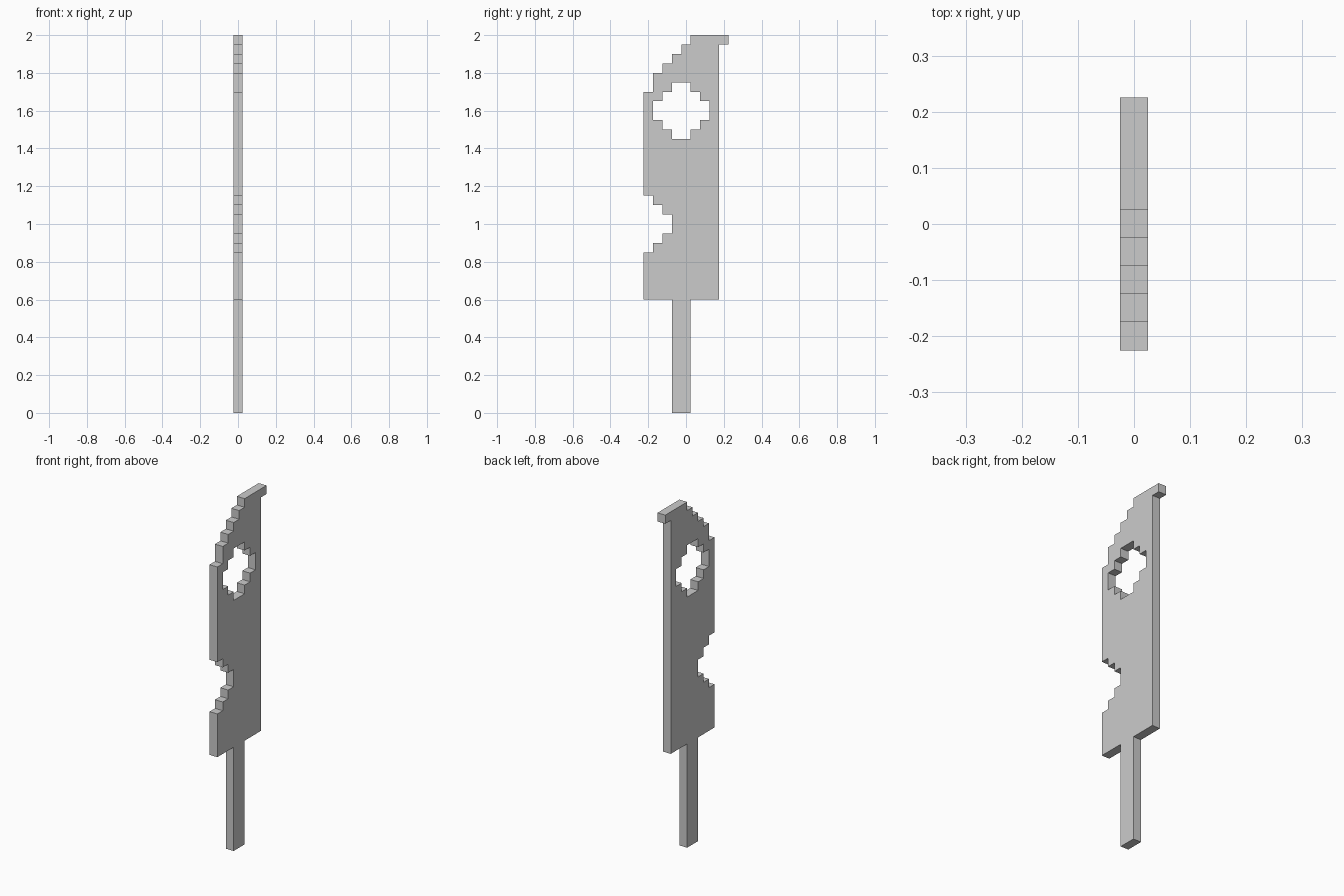
import bpy, bmesh, math

if "Cube" in bpy.data.objects:
    bpy.data.objects.remove(bpy.data.objects["Cube"])

CELL = 0.05          # every step sits on this grid
MID = 4.5            # grid column at y = 0


def steps(z, runs):
    """Stepped edge going up: runs are (column, top row)."""
    pts = []
    for col, top in runs:
        pts += [(col, z), (col, top)]
        z = top
    return pts


def outline(curve, left, right):
    """Closed outline from a left and a right stepped edge."""
    pts = left + right[::-1]
    spline = curve.splines.new('POLY')
    spline.points.add(len(pts) - 1)
    for p, (col, row) in zip(spline.points, pts):
        p.co = ((col - MID) * CELL, row * CELL, 0, 1)
    spline.use_cyclic_u = True


curve = bpy.data.curves.new("cleaver_profile", 'CURVE')
curve.dimensions = '2D'
curve.fill_mode = 'BOTH'
curve.extrude = CELL / 2

# Handle, notched cutting edge, sloped tip and hooked spine
outline(curve,
        steps(0, [(3, 12), (0, 17), (1, 18), (2, 19), (3, 21), (2, 22), (1, 23),
                  (0, 34), (1, 36), (2, 37), (3, 38), (4, 39), (5, 40)]),
        steps(0, [(5, 12), (8, 39), (9, 40)]))

# Round stepped hole, mirrored about column 4
hole = [(3, 30), (2, 31), (1, 33), (2, 34), (3, 35)]
outline(curve, steps(29, hole), steps(29, [(8 - c, t) for c, t in hole]))

# Turn the flat profile upright in the y-z plane and make it a mesh
profile = bpy.data.objects.new("cleaver_profile", curve)
bpy.context.collection.objects.link(profile)
profile.rotation_euler = (math.pi / 2, 0, math.pi / 2)
bpy.context.view_layer.update()
mesh = bpy.data.meshes.new_from_object(
    profile.evaluated_get(bpy.context.evaluated_depsgraph_get()))
mesh.transform(profile.matrix_world)
bpy.data.objects.remove(profile)

# Weld the sides to the caps, keep flat faces
bm = bmesh.new()
bm.from_mesh(mesh)
bmesh.ops.remove_doubles(bm, verts=bm.verts, dist=1e-4)
bmesh.ops.recalc_face_normals(bm, faces=bm.faces)
for f in bm.faces:
    f.smooth = False
bm.to_mesh(mesh)
bm.free()
blade = bpy.data.objects.new("cleaver_blade_and_handle", mesh)
bpy.context.collection.objects.link(blade)
